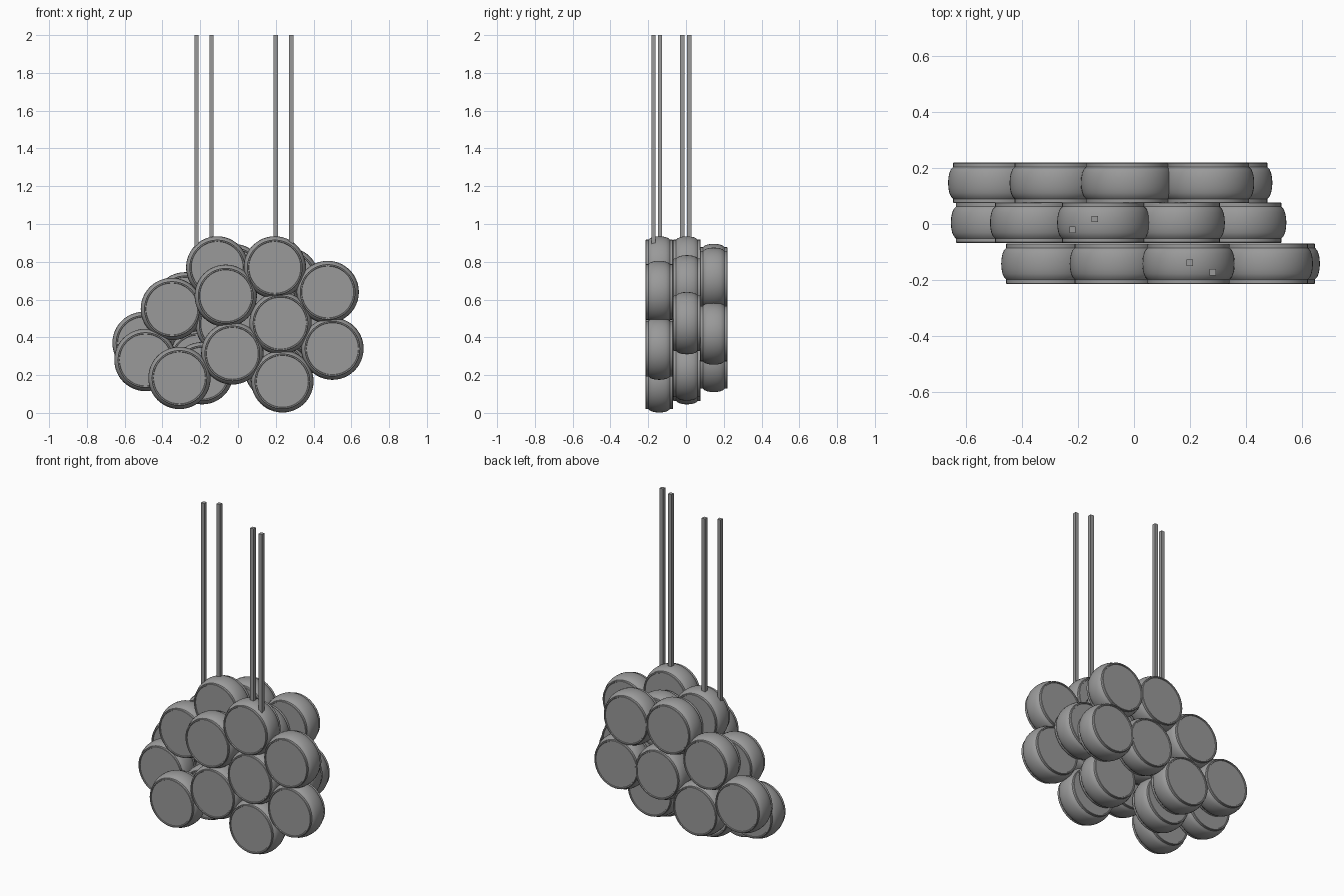
import bpy
import bmesh
import math
from mathutils import Matrix

cube = bpy.data.objects.get("Cube")
if cube:
    bpy.data.objects.remove(cube, do_unlink=True)

# Single grey finish
grey = bpy.data.materials.new("mid_grey")
grey.use_nodes = True
colour = (0.32, 0.32, 0.32, 1)
grey.diffuse_color = colour
grey.node_tree.nodes["Principled BSDF"].inputs["Base Color"].default_value = colour

SIDES = 48
RADIUS = 0.165


def add_object(name, mesh):
    mesh.materials.append(grey)
    obj = bpy.data.objects.new(name, mesh)
    bpy.context.collection.objects.link(obj)
    return obj


# Half profile (radius, depth): recessed head, raised rim, step, bulging shell
half = [(0.137, 0.067), (0.139, 0.0725), (0.145, 0.0725), (0.147, 0.070), (0.147, 0.057)]
bulge = []
for i in range(9):
    t = math.radians(80 - 20 * i)
    bulge.append((0.145 + (RADIUS - 0.145) * math.cos(t), 0.056 * math.sin(t)))
profile = half + bulge + [(r, -d) for r, d in reversed(half)]


def drum_mesh():
    bm = bmesh.new()
    rings = []
    for r, d in profile:
        rings.append([bm.verts.new((r * math.cos(a), d, r * math.sin(a)))
                      for a in (2 * math.pi * k / SIDES for k in range(SIDES))])
    for low, high in zip(rings, rings[1:]):
        for k in range(SIDES):
            n = (k + 1) % SIDES
            bm.faces.new((low[k], low[n], high[n], high[k]))
    bm.faces.new(rings[0])
    bm.faces.new(rings[-1])
    bmesh.ops.recalc_face_normals(bm, faces=bm.faces)
    for f in bm.faces:
        f.smooth = len(f.verts) == 4
    for e in bm.edges:
        e.smooth = e.calc_face_angle(0) < math.radians(35)
    mesh = bpy.data.meshes.new("drum")
    bm.to_mesh(mesh)
    bm.free()
    return mesh


# Three layers of packed drums: depth, then (x, z) of each drum
layers = {
    "front_drum": (-0.142, [(-0.31, 0.185), (-0.03, 0.315), (-0.065, 0.62), (0.195, 0.77),
                            (0.225, 0.475), (0.475, 0.64), (0.5, 0.34), (0.235, 0.167)]),
    "middle_drum": (0.005, [(-0.49, 0.28), (-0.35, 0.55), (-0.11, 0.77), (0.16, 0.67),
                            (0.38, 0.475), (0.2, 0.23), (-0.19, 0.21), (-0.06, 0.47)]),
    "back_drum": (0.147, [(-0.5, 0.37), (-0.28, 0.58), (-0.025, 0.73), (0.265, 0.71),
                          (0.33, 0.42), (0.05, 0.43), (-0.21, 0.275)]),
}
base = drum_mesh()
for name, (y, spots) in layers.items():
    for i, (x, z) in enumerate(spots, 1):
        add_object(f"{name}_{i}", base.copy()).location = (x, y, z)

# Square hanging rods rising from the two top drums
ROD_BOTTOM, ROD_TOP, ROD_WIDTH = 0.8, 2.0, 0.023
for i, (x, y) in enumerate([(-0.22, -0.02), (-0.14, 0.018), (0.2, -0.138), (0.282, -0.172)], 1):
    bm = bmesh.new()
    bmesh.ops.create_cube(bm, size=1, matrix=Matrix.Diagonal(
        (ROD_WIDTH, ROD_WIDTH, ROD_TOP - ROD_BOTTOM, 1)))
    mesh = bpy.data.meshes.new("rod")
    bm.to_mesh(mesh)
    bm.free()
    add_object(f"hanging_rod_{i}", mesh).location = (x, y, (ROD_BOTTOM + ROD_TOP) / 2)
